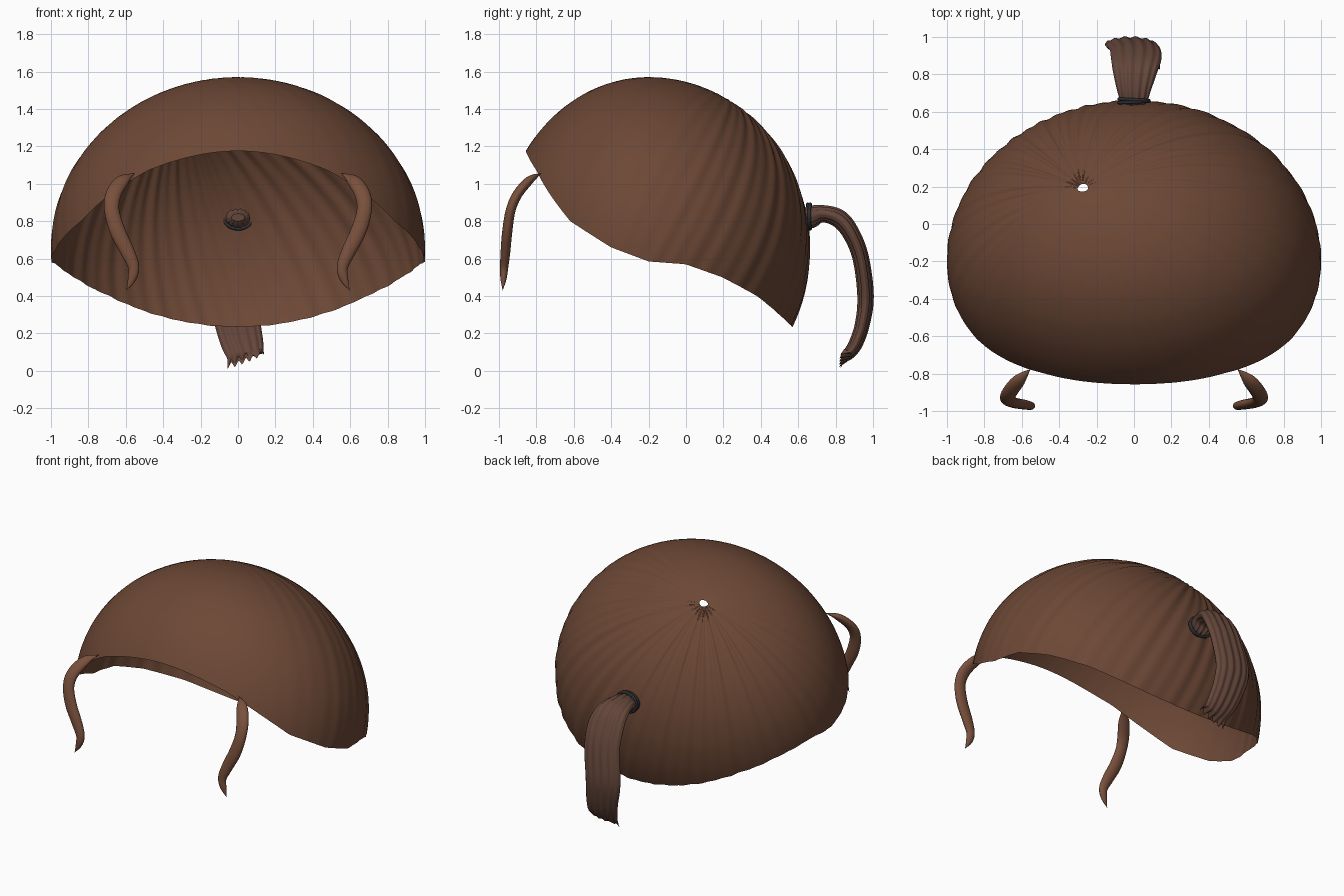
import bpy, bmesh
from math import sin, cos, pi, sqrt
from mathutils import Vector

if "Cube" in bpy.data.objects:
    bpy.data.objects.remove(bpy.data.objects["Cube"])


def material(name, rgb):
    m = bpy.data.materials.new(name)
    m.diffuse_color = (*rgb, 1)
    m.use_nodes = True
    m.node_tree.nodes["Principled BSDF"].inputs["Base Color"].default_value = m.diffuse_color
    return m


brown = material("brown_hair", (0.15, 0.064, 0.036))
tail_brown = material("tail_hair", (0.125, 0.06, 0.042))
lock_brown = material("lock_hair", (0.19, 0.08, 0.045))
dark = material("dark_band", (0.025, 0.027, 0.032))


def mesh_from_rings(name, rings, mat, caps=False):
    bm = bmesh.new()
    vs = [[bm.verts.new(p) for p in r] for r in rings]
    n = len(rings[0])
    for a, b in zip(vs, vs[1:]):
        for i in range(n):
            j = (i + 1) % n
            bm.faces.new((a[i], a[j], b[j], b[i]))
    if caps:
        bm.faces.new(vs[0])
        bm.faces.new(vs[-1])
    bmesh.ops.recalc_face_normals(bm, faces=bm.faces)
    for f in bm.faces:
        f.smooth = len(f.verts) == 4
    me = bpy.data.meshes.new(name)
    bm.to_mesh(me)
    bm.free()
    me.materials.append(mat)
    ob = bpy.data.objects.new(name, me)
    bpy.context.collection.objects.link(ob)
    return ob


def spline(pts, steps):
    # Catmull-Rom through tuples of any length
    out = []
    n = len(pts)
    for i in range(n - 1):
        quad = [pts[max(i - 1, 0)], pts[i], pts[i + 1], pts[min(i + 2, n - 1)]]
        for k in range(steps):
            t = k / steps
            out.append([0.5 * (2 * b + (c - a) * t + (2 * a - 5 * b + 4 * c - d) * t * t
                               + (3 * b - a - 3 * c + d) * t ** 3) for a, b, c, d in zip(*quad)])
    out.append(list(pts[-1]))
    return out


def ribbon_rings(path, steps, sides, ripple=0.0):
    # path rows: x, y, z, half width, half thickness
    pts = spline(path, steps)
    rings = []
    for i, p in enumerate(pts):
        c = Vector(p[:3])
        t = (Vector(pts[min(i + 1, len(pts) - 1)][:3]) - Vector(pts[max(i - 1, 0)][:3])).normalized()
        w = Vector((1, 0, 0))
        w = (w - t * w.dot(t)).normalized()
        h = t.cross(w)
        ring = []
        for k in range(sides):
            a = 2 * pi * k / sides
            f = 1 + ripple * cos(14 * a)
            ring.append(c + w * (cos(a) * max(p[3], .001)) + h * (sin(a) * max(p[4], .001) * f))
        rings.append(ring)
    return rings


# Hair cap: strands swept over an ellipsoid from an off-centre crown to the slanted rim
RIM = [(-1, 1.175), (-.84, 1.07), (-.53, .80), (-.25, .66), (0, .585), (.23, .57),
       (.465, .50), (.70, .40), (.88, .30), (1, .235)]


def rim_height(s):
    for (a, za), (b, zb) in zip(RIM, RIM[1:]):
        if s <= b:
            return za + (zb - za) * (s - a) / (b - a)
    return RIM[-1][1]


def on_dome(u, f=1.0):
    return Vector((u.x * f, -.2 + u.y * f * (.8 if u.y < 0 else .86), .65 + .92 * u.z * f))


SEG, ROWS = 320, 44
crown = Vector((-.28, .46, .84)).normalized()
cap = []
for r in range(ROWS + 1):
    t = .018 + .982 * r / ROWS
    ring = []
    for k in range(SEG):
        th = 2 * pi * k / SEG
        uz = (rim_height(sin(th)) - .65) / .92
        s = sqrt(1 - uz * uz)
        u1 = Vector((s * cos(th), s * sin(th), uz))
        om = crown.angle(u1)
        u = (crown * sin((1 - t) * om) + u1 * sin(t * om)) / sin(om)
        back = min(1, max(.08, .55 + .75 * sin(th)))
        wave = .6 * sin(52 * th + 1.5 * sin(3 * th)) + .4 * sin(33 * th + 1)
        amp = .009 * back * min(1, t * 3) * (1 - .5 * t)
        dip = -.012 * max(0, 1 - t / .06)
        ring.append(on_dome(u, 1 + amp * wave + dip))
    cap.append(ring)
mesh_from_rings("hair_cap", cap, brown)

# Ponytail: flat grooved tube ending in uneven pointed tips
tail = [(0, .61, .82, .035, .02), (0, .655, .82, .07, .055), (0, .73, .84, .095, .042),
        (.005, .82, .812, .12, .045), (.012, .885, .73, .135, .042), (.005, .935, .60, .135, .04),
        (-.02, .96, .40, .135, .04), (0, .943, .25, .122, .036), (.025, .905, .14, .112, .034),
        (.04, .865, .085, .10, .028)]
rings = ribbon_rings(tail, 6, 84, .13)
tips = []
for k, p in enumerate(rings[-1]):
    a = 2 * pi * k / 84
    u = (cos(a) + 1) / 2
    saw = abs((u * 5) % 1 - .5) * 2
    tips.append(Vector((-.055 + .195 * u, .825 + .02 * (1 - saw) + .008 * sin(a),
                        .012 + .075 * u + .035 * (1 - saw) + .012 * sin(a))))
rings.append([p.lerp(q, .5) for p, q in zip(rings[-1], tips)])
rings.append(tips)
mesh_from_rings("ponytail", rings, tail_brown, True)

# Hair bands around the ponytail root
for i, (y, tilt) in enumerate(((.652, .05), (.664, -.05))):
    bpy.ops.mesh.primitive_torus_add(major_radius=.066, minor_radius=.009, major_segments=40,
                                     minor_segments=10, location=(0, y, .825),
                                     rotation=(pi / 2, tilt, tilt))
    band = bpy.context.object
    band.name = f"hair_band_{i + 1}"
    band.scale = (1.2, 1, 1)
    band.data.materials.append(dark)
    bpy.ops.object.shade_smooth()

# Front locks: tapered S-shaped strands, mirrored
lock = [(.553, -.775, 1.055, 0, 0), (.615, -.835, 1.02, .036, .022), (.665, -.90, .945, .042, .026),
        (.675, -.937, .86, .040, .026), (.645, -.955, .75, .042, .027), (.592, -.965, .64, .038, .026),
        (.558, -.972, .555, .030, .022), (.568, -.976, .49, .022, .016), (.597, -.98, .43, 0, 0)]
for side, name in ((1, "front_lock_right"), (-1, "front_lock_left")):
    path = [(side * x, y, z, w, h) for x, y, z, w, h in lock]
    mesh_from_rings(name, ribbon_rings(path, 6, 20), lock_brown, True)
